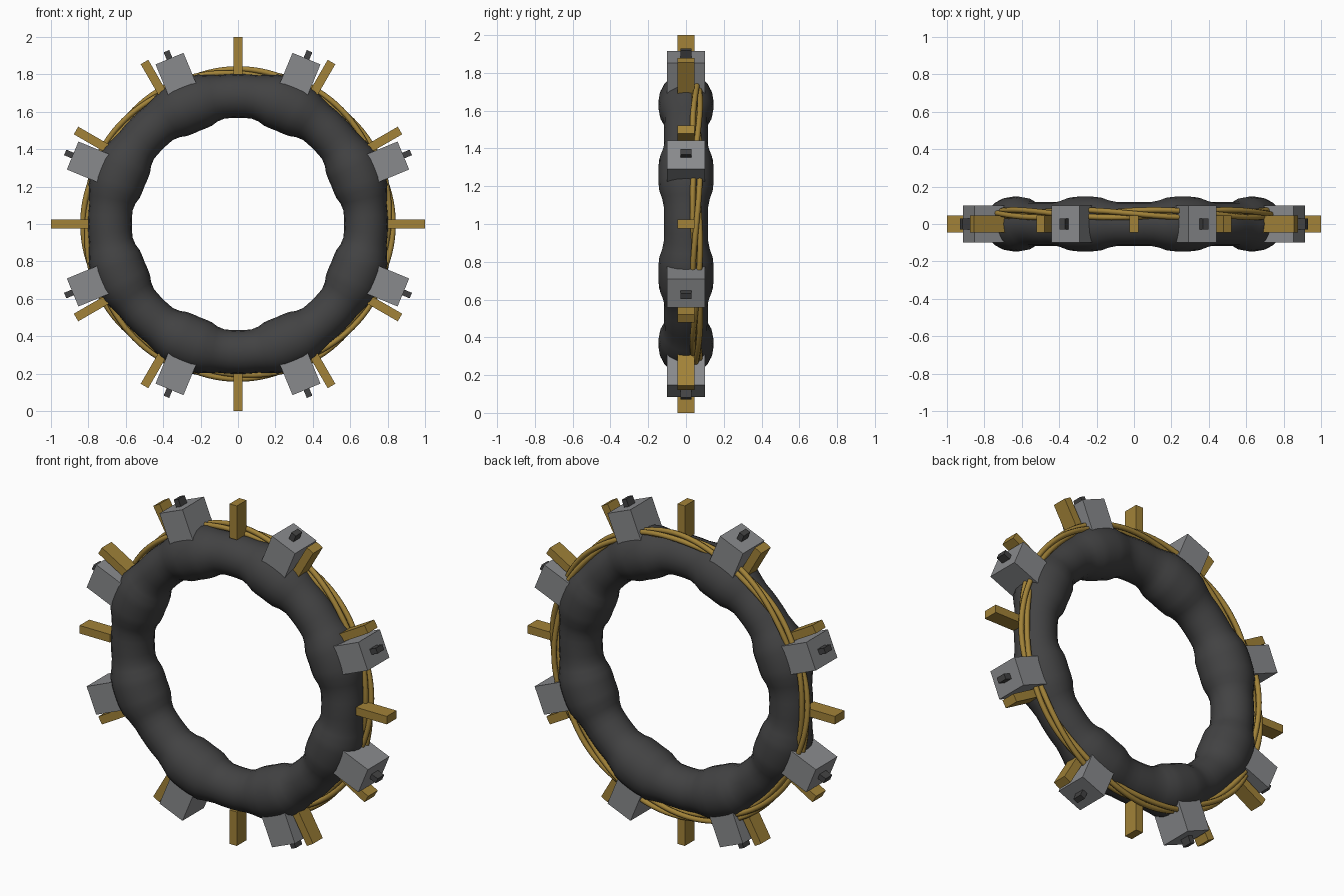
import bpy, bmesh, math
from mathutils import Matrix, Vector

cube = bpy.data.objects.get("Cube")
if cube:
    bpy.data.objects.remove(cube)


def material(name, rgb):
    m = bpy.data.materials.new(name)
    m.use_nodes = True
    m.diffuse_color = (*rgb, 1)
    m.node_tree.nodes["Principled BSDF"].inputs["Base Color"].default_value = (*rgb, 1)
    return m


dark = material("dark rubber", (0.055, 0.055, 0.056))
gold = material("gold", (0.36, 0.225, 0.04))
grey = material("grey metal", (0.25, 0.255, 0.265))
CENTRE = Vector((0, 0, 1))


def finish(bm, name, mat, smooth=False):
    bmesh.ops.recalc_face_normals(bm, faces=bm.faces)
    mesh = bpy.data.meshes.new(name)
    bm.to_mesh(mesh)
    bm.free()
    mesh.materials.append(mat)
    for p in mesh.polygons:
        p.use_smooth = smooth
    obj = bpy.data.objects.new(name, mesh)
    bpy.context.collection.objects.link(obj)
    return obj


def sweep_ring(name, mat, section, steps, sides):
    """Closed tube around the y axis; section(a) gives ring radius, y and tube radius."""
    bm = bmesh.new()
    loops = []
    for i in range(steps):
        a = math.tau * i / steps
        radius, y, tube = section(a)
        out = Vector((math.cos(a), 0, math.sin(a)))
        loop = []
        for j in range(sides):
            b = math.tau * j / sides
            p = CENTRE + out * (radius + tube * math.cos(b))
            p.y = y + tube * math.sin(b)
            loop.append(bm.verts.new(p))
        loops.append(loop)
    for i in range(steps):
        here, there = loops[i], loops[(i + 1) % steps]
        for j in range(sides):
            k = (j + 1) % sides
            bm.faces.new((here[j], here[k], there[k], there[j]))
    return finish(bm, name, mat, True)


def radial_box(name, mat, angle, inner, outer, width, depth):
    """Box pointing outward from the ring centre."""
    bm = bmesh.new()
    place = (Matrix.Translation(CENTRE) @ Matrix.Rotation(-angle, 4, 'Y')
             @ Matrix.Translation(((inner + outer) / 2, 0, 0))
             @ Matrix.Diagonal((outer - inner, depth, width, 1)))
    bmesh.ops.create_cube(bm, size=1, matrix=place)
    return finish(bm, name, mat)


# Main ring, swelling under each of the eight blocks
def body_section(a):
    pitch = math.tau / 8
    off = abs((a % pitch) - pitch / 2)
    t = min(1, max(0, (math.radians(15) - off) / math.radians(10)))
    return 0.685, 0, 0.117 + 0.029 * t * t * (3 - 2 * t)


sweep_ring("ring_body", dark, body_section, 96, 20)


# Twisted cable bundle around the rim
def strand_section(phase):
    def section(a):
        twist = 4 * a + phase
        return 0.813 + 0.016 * math.cos(twist), 0.055 + 0.02 * math.sin(twist), 0.015
    return section


for n in range(3):
    sweep_ring(f"cable_strand_{n + 1}", gold, strand_section(math.tau * n / 3), 128, 8)

# Twelve gold fins
for n in range(12):
    radial_box(f"fin_{n + 1}", gold, math.tau * n / 12, 0.80, 1.0, 0.047, 0.09)

# Eight blocks, each with a small pin
for n in range(8):
    angle = math.tau * (n + 0.5) / 8
    radial_box(f"block_{n + 1}", grey, angle, 0.78, 0.957, 0.162, 0.2)
    radial_box(f"pin_{n + 1}", dark, angle, 0.94, 1.0, 0.032, 0.06)
